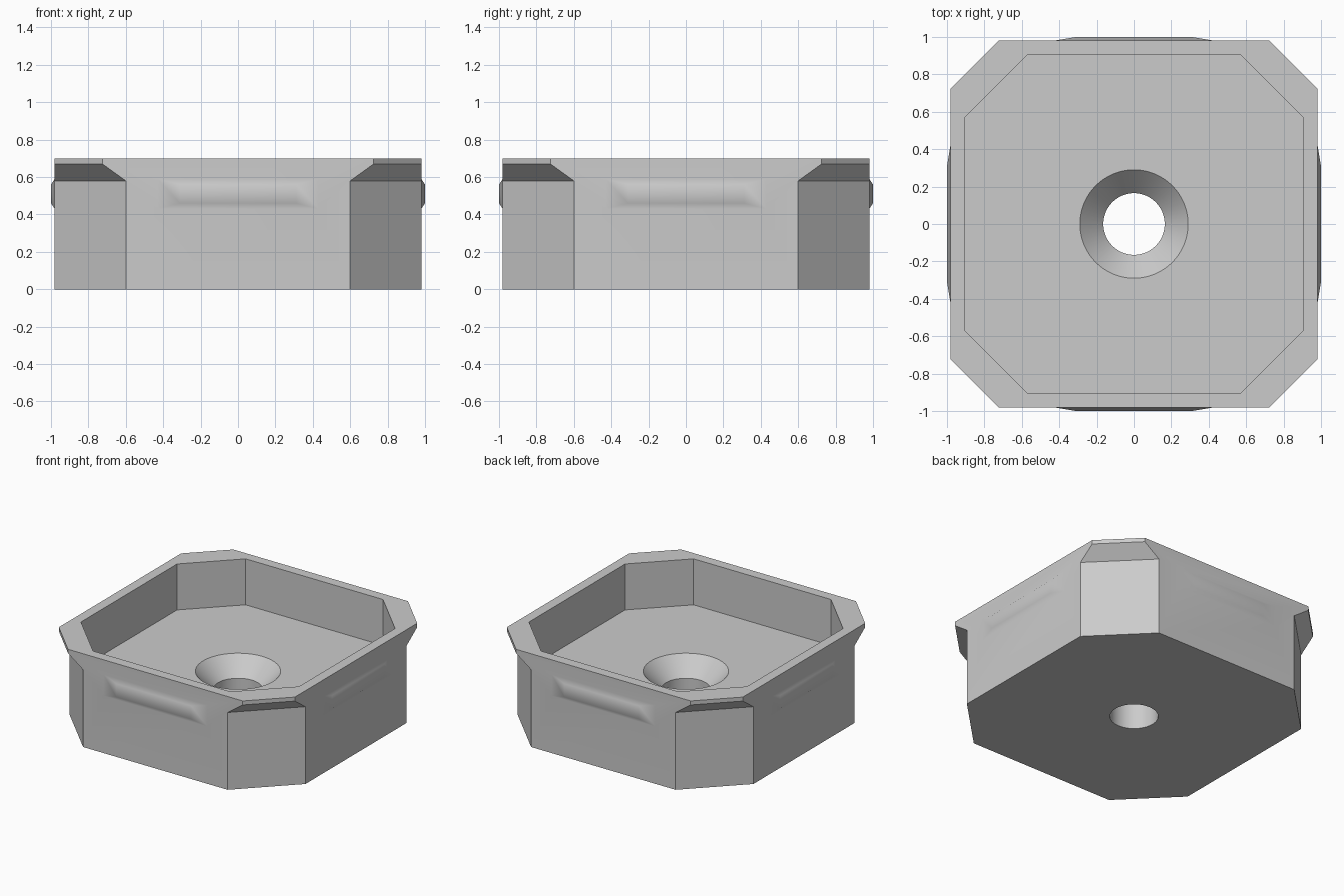
import bpy, bmesh, math
from mathutils import Vector, Matrix

if "Cube" in bpy.data.objects:
    bpy.data.objects.remove(bpy.data.objects["Cube"])

bm = bmesh.new()
SEG = 64
HALF = 0.98          # outer wall distance from the centre
FLOOR = 0.355        # height of the inner floor


def octagon(half, corner, z):
    pts = [(corner, -half), (half, -corner), (half, corner), (corner, half),
           (-corner, half), (-half, corner), (-half, -corner), (-corner, -half)]
    return [bm.verts.new((x, y, z)) for x, y in pts]


def circle(r, z):
    return [bm.verts.new((r * math.cos(2 * math.pi * i / SEG),
                          r * math.sin(2 * math.pi * i / SEG), z)) for i in range(SEG)]


def loft(a, b, step=1):
    n = len(a)
    for i in range(0, n, step):
        j = (i + 1) % n
        bm.faces.new((a[i], a[j], b[j], b[i]))


def fill_between(outer, inner):
    edges = []
    for ring in (outer, inner):
        for i, v in enumerate(ring):
            w = ring[(i + 1) % len(ring)]
            edges.append(bm.edges.get((v, w)) or bm.edges.new((v, w)))
    bmesh.ops.triangle_fill(bm, edges=edges, use_beauty=True)


# Outer shell: corner facets only, the four sides come below
outer = [octagon(HALF, c, z) for c, z in ((0.60, 0), (0.60, 0.58), (0.725, 0.67), (0.725, 0.70))]
for low, high in zip(outer, outer[1:]):
    loft(low, high, step=2)

# Four sides, each with a shallow raised grip
for k in range(4):
    turn = Matrix.Rotation(k * math.pi / 2, 3, 'Z')

    def frame(hx, z0, z1, depth):
        return [bm.verts.new(turn @ Vector((x, -depth, z)))
                for x, z in ((-hx, z0), (hx, z0), (hx, z1), (-hx, z1))]

    base = frame(0.43, 0.43, 0.59, HALF)
    grip = frame(0.31, 0.46, 0.56, 1.0)
    left = [ring[(2 * k + 7) % 8] for ring in outer]
    right = [ring[2 * k] for ring in outer]
    bm.faces.new((left[0], right[0], base[1], base[0]))
    bm.faces.new(right + [base[2], base[1]])
    bm.faces.new((right[3], left[3], base[3], base[2]))
    bm.faces.new(left[::-1] + [base[0], base[3]])
    loft(base, grip)
    bm.faces.new(grip)

# Rim and inner walls
inner_top = octagon(0.905, 0.57, 0.70)
inner_low = octagon(0.905, 0.57, FLOOR)
loft(outer[3], inner_top)
loft(inner_top, inner_low)

# Countersunk hole, floor and underside
hole = [circle(0.29, FLOOR), circle(0.165, 0.225), circle(0.165, 0)]
loft(hole[0], hole[1])
loft(hole[1], hole[2])
fill_between(inner_low, hole[0])
fill_between(outer[0], hole[2])

bmesh.ops.recalc_face_normals(bm, faces=bm.faces[:])
mesh = bpy.data.meshes.new("tray_body")
bm.to_mesh(mesh)
bm.free()
body = bpy.data.objects.new("tray_body", mesh)
bpy.context.collection.objects.link(body)

grey = bpy.data.materials.new("light_grey")
grey.diffuse_color = (0.6, 0.6, 0.6, 1)
grey.use_nodes = True
grey.node_tree.nodes["Principled BSDF"].inputs["Base Color"].default_value = grey.diffuse_color
mesh.materials.append(grey)

# Smooth grips and hole, keep the facets crisp
bpy.context.view_layer.objects.active = body
body.select_set(True)
bpy.ops.object.shade_smooth_by_angle(angle=math.radians(40))
